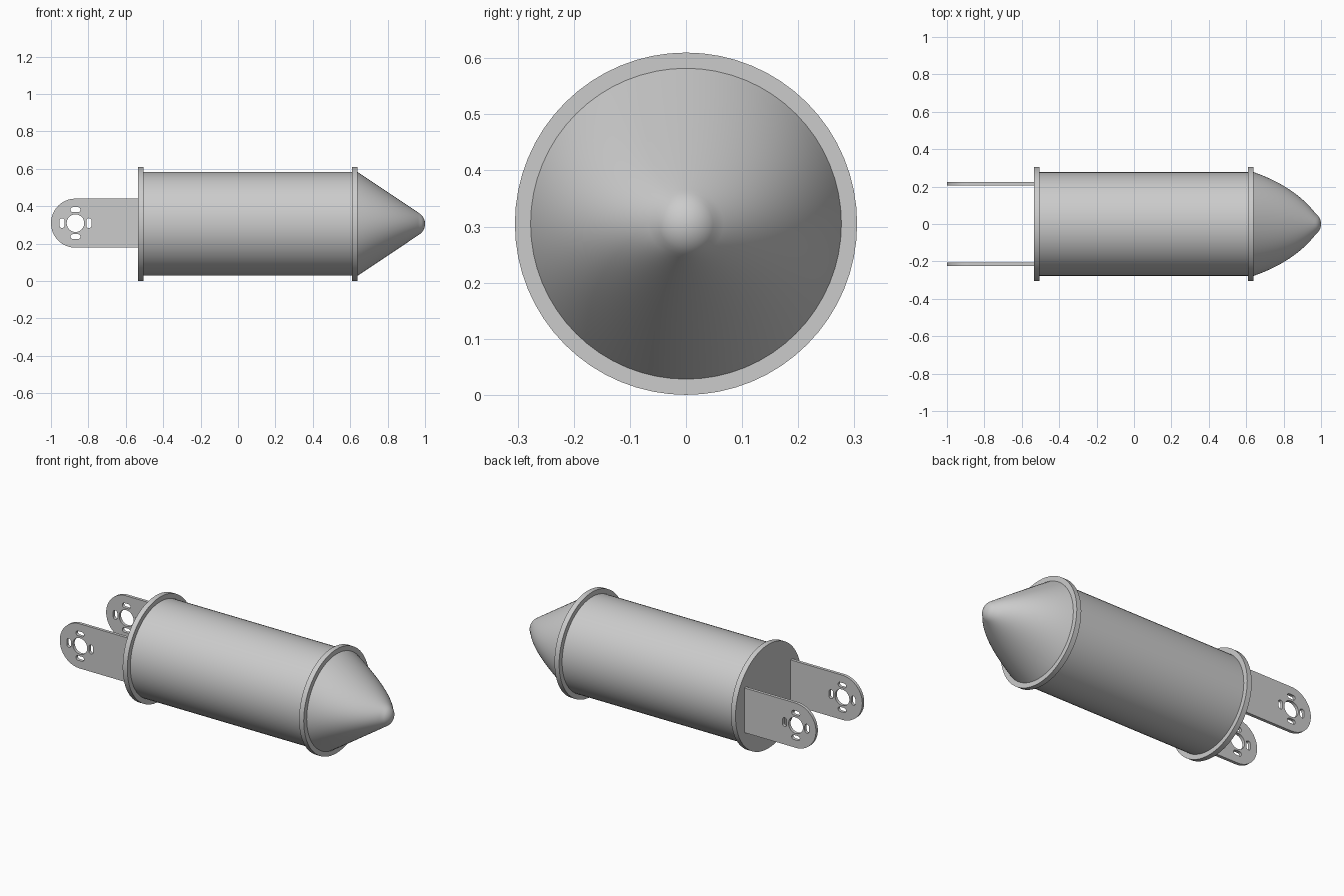
import bpy, bmesh
from math import sin, cos, pi

cube = bpy.data.objects.get("Cube")
if cube:
    bpy.data.objects.remove(cube, do_unlink=True)

AXIS_Z = 0.305
SIDES = 64
BODY_R, FLANGE_R, TIP_R = 0.277, 0.305, 0.055
REAR, NOSE_START, TIP_START = -0.535, 0.64, 0.972
FLANGE_T = 0.03

grey = bpy.data.materials.new("Grey metal")
grey.use_nodes = True
colour = (0.6, 0.6, 0.6, 1)
grey.diffuse_color = colour
grey.node_tree.nodes["Principled BSDF"].inputs["Base Color"].default_value = colour


def finish(name, mesh):
    """Link a mesh as a named, shaded part."""
    ob = bpy.data.objects.new(name, mesh)
    bpy.context.collection.objects.link(ob)
    mesh.materials.clear()
    mesh.materials.append(grey)
    bpy.ops.object.select_all(action="DESELECT")
    ob.select_set(True)
    bpy.context.view_layer.objects.active = ob
    bpy.ops.object.shade_smooth_by_angle(angle=pi / 6)
    return ob


def loft(name, rings):
    """Skin elliptical rings (x, y radius, z radius) along x, capping the ends."""
    bm = bmesh.new()
    loops = []
    for x, ry, rz in rings:
        angles = [2 * pi * i / SIDES for i in range(SIDES)]
        loops.append([bm.verts.new((x, ry * cos(a), AXIS_Z + rz * sin(a))) for a in angles])
    for a, b in zip(loops, loops[1:]):
        for i in range(SIDES):
            j = (i + 1) % SIDES
            bm.faces.new((a[i], a[j], b[j], b[i]))
    bm.faces.new(loops[0])
    bm.faces.new(loops[-1])
    bmesh.ops.recalc_face_normals(bm, faces=bm.faces)
    mesh = bpy.data.meshes.new(name)
    bm.to_mesh(mesh)
    bm.free()
    return finish(name, mesh)


def cylinder(name, x0, x1, r):
    return loft(name, [(x0, r, r), (x1, r, r)])


# Main tube and the flange at each end
cylinder("body_tube", REAR + FLANGE_T, NOSE_START - FLANGE_T, BODY_R)
cylinder("rear_flange", REAR, REAR + FLANGE_T, FLANGE_R)
cylinder("front_flange", NOSE_START - FLANGE_T, NOSE_START, FLANGE_R)

# Nose: straight taper in height, bulging taper in width, domed tip
rings = []
for i in range(25):
    t = i / 24
    x = (1 - t) ** 2 * NOSE_START + 2 * t * (1 - t) * 0.86 + t * t * TIP_START
    ry = (1 - t) ** 2 * BODY_R + 2 * t * (1 - t) * 0.2 + t * t * TIP_R
    rz = BODY_R + (TIP_R - BODY_R) * (x - NOSE_START) / (TIP_START - NOSE_START)
    rings.append((x, ry, rz))
depth = 1 - TIP_START
sphere_r = (TIP_R ** 2 + depth ** 2) / (2 * depth)
for i in range(1, 9):
    r = TIP_R * (1 - i / 8.05)
    x = 1 - sphere_r + (sphere_r ** 2 - r * r) ** 0.5
    rings.append((x, r, r))
loft("nose_cone", rings)


# Mounting plates with a bearing hole and four slots
def arc(cx, cy, r, start, end, n):
    return [(cx + r * cos(start + (end - start) * i / n),
             cy + r * sin(start + (end - start) * i / n)) for i in range(n + 1)]


HOLE_X, PLATE_R, PLATE_Y, PLATE_T = -0.869, 0.131, 0.215, 0.018


def slot(angle):
    """Rounded slot lying across the radius at the given angle."""
    half, r = 0.013, 0.0135
    pts = arc(half, 0, r, -pi / 2, pi / 2, 8) + arc(-half, 0, r, pi / 2, 3 * pi / 2, 8)
    pts = [(x, y + 0.072) for x, y in pts]
    return [(HOLE_X + x * cos(angle) - y * sin(angle),
             x * sin(angle) + y * cos(angle)) for x, y in pts]


outline = arc(HOLE_X, 0, PLATE_R, pi / 2, 3 * pi / 2, 32)
outline += [(REAR + 0.005, -PLATE_R), (REAR + 0.005, PLATE_R)]
hole = arc(HOLE_X, 0, 0.047, 0, 2 * pi, 32)[:-1]
loops = [outline, hole] + [slot(k * pi / 2) for k in range(4)]

curve = bpy.data.curves.new("plate_outline", "CURVE")
curve.dimensions = "2D"
curve.fill_mode = "BOTH"
curve.extrude = PLATE_T / 2
for pts in loops:
    spline = curve.splines.new("POLY")
    spline.points.add(len(pts) - 1)
    for p, (x, y) in zip(spline.points, pts):
        p.co = (x, y, 0, 1)
    spline.use_cyclic_u = True
helper = bpy.data.objects.new("plate_outline", curve)
bpy.context.collection.objects.link(helper)
depsgraph = bpy.context.evaluated_depsgraph_get()
plate = bpy.data.meshes.new_from_object(helper.evaluated_get(depsgraph))
bpy.data.objects.remove(helper, do_unlink=True)

bm = bmesh.new()
bm.from_mesh(plate)
bmesh.ops.remove_doubles(bm, verts=bm.verts, dist=0.0001)
bmesh.ops.recalc_face_normals(bm, faces=bm.faces)
bm.to_mesh(plate)
bm.free()

for name, side in (("front_mounting_plate", -1), ("back_mounting_plate", 1)):
    ob = finish(name, plate.copy())
    ob.rotation_euler.x = pi / 2
    ob.location = (0, side * PLATE_Y, AXIS_Z + 0.004)
